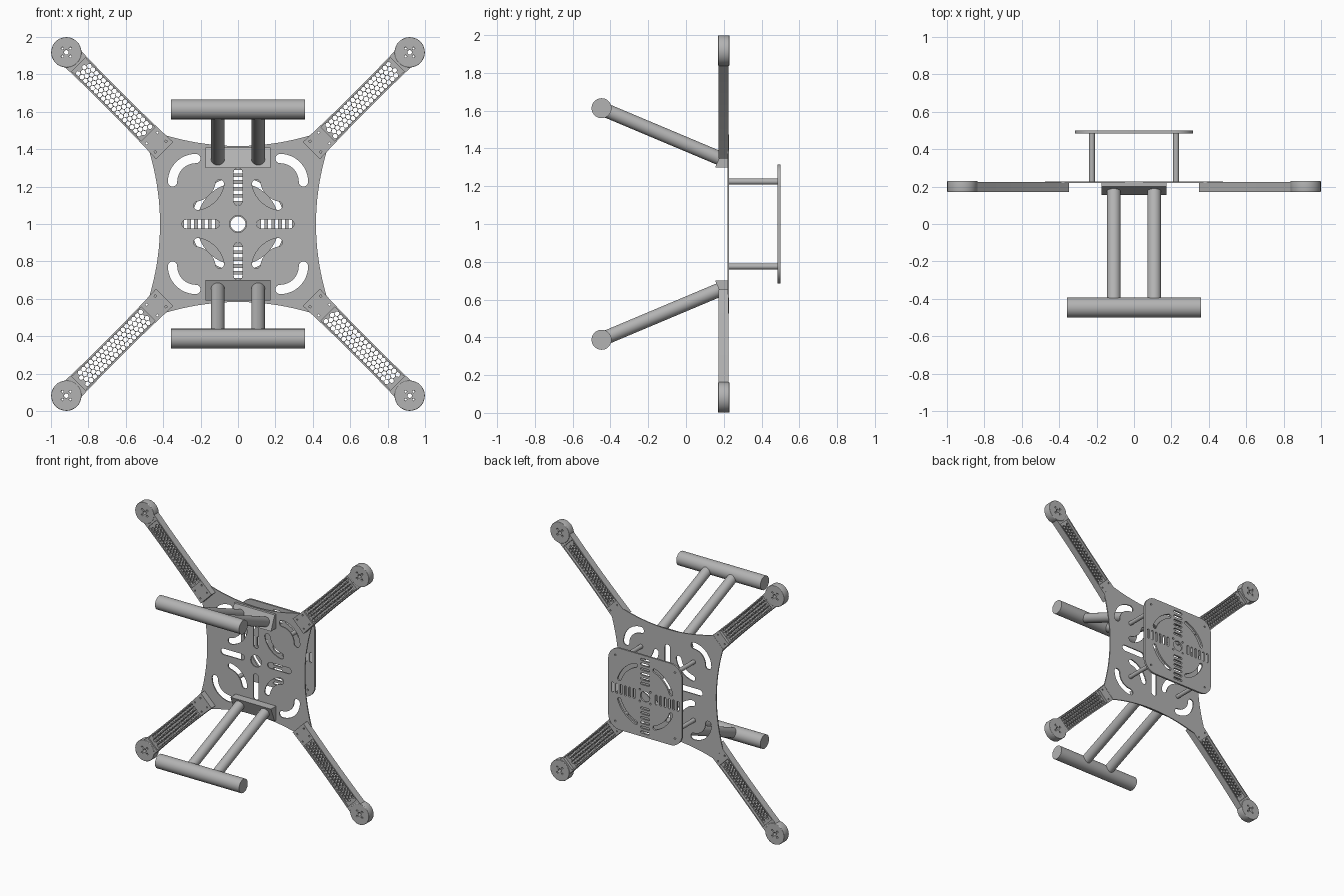
import bpy, math
from mathutils import Vector, Matrix

cube = bpy.data.objects.get("Cube")
if cube:
    bpy.data.objects.remove(cube, do_unlink=True)

grey = bpy.data.materials.new("frame_grey")
grey.use_nodes = True
grey.diffuse_color = (0.45, 0.45, 0.45, 1)
grey.node_tree.nodes["Principled BSDF"].inputs["Base Color"].default_value = grey.diffuse_color

CORNERS = {"upper_left": 45, "upper_right": 135, "lower_right": 225, "lower_left": 315}


def finish(name):
    ob = bpy.context.object
    ob.name = ob.data.name = name
    ob.data.materials.clear()
    ob.data.materials.append(grey)
    bpy.ops.object.shade_smooth_by_angle(angle=math.radians(35))
    return ob


def plate(name, loops, y0, y1, bevel=0.0):
    """Upright sheet: first loop is the outline, the others are cut-outs."""
    cu = bpy.data.curves.new(name, 'CURVE')
    cu.dimensions, cu.fill_mode = '2D', 'BOTH'
    cu.extrude = (y1 - y0) / 2 - bevel
    cu.bevel_depth, cu.offset, cu.bevel_resolution = bevel, -bevel, 2
    for loop in loops:
        sp = cu.splines.new('POLY')
        sp.points.add(len(loop) - 1)
        for pt, p in zip(sp.points, loop):
            pt.co = (p[0], p[1], 0, 1)
        sp.use_cyclic_u = True
    ob = bpy.data.objects.new(name, cu)
    bpy.context.collection.objects.link(ob)
    ob.matrix_world = Matrix.Translation((0, (y0 + y1) / 2, 1)) @ Matrix.Rotation(math.pi / 2, 4, 'X')
    bpy.ops.object.select_all(action='DESELECT')
    ob.select_set(True)
    bpy.context.view_layer.objects.active = ob
    bpy.ops.object.convert(target='MESH')
    return finish(name)


def tube(name, a, b, r):
    a, b = Vector(a), Vector(b)
    bpy.ops.mesh.primitive_cylinder_add(vertices=40, radius=r, depth=(b - a).length, location=(a + b) / 2)
    bpy.context.object.rotation_euler = (b - a).to_track_quat('Z', 'Y').to_euler()
    return finish(name)


def arc(c, r, a0, a1, n=16):
    return [Vector((c[0] + r * math.cos(t), c[1] + r * math.sin(t)))
            for t in (math.radians(a0 + (a1 - a0) * i / n) for i in range(n + 1))]


def circle(c, r, n=32, start=0):
    return arc(c, r, start, start + 360, n)[:-1]


def slot(path, w):
    """Round-ended slot of half width w along a path."""
    path = [Vector(p) for p in path]
    out = []
    for run in (path, path[::-1]):
        for i, p in enumerate(run):
            d = (run[min(i + 1, len(run) - 1)] - run[max(i - 1, 0)]).normalized()
            out.append(p + w * Vector((d.y, -d.x)))
        ang = math.degrees(math.atan2(d.y, d.x))
        out += arc(run[-1], w, ang - 90, ang + 90, 8)[1:-1]
    return out


def turn(loop, deg):
    m = Matrix.Rotation(math.radians(deg), 2)
    return [m @ Vector(p) for p in loop]


def four(loop):
    return [turn(loop, 90 * k) for k in range(4)]


# Main plate with concave sides
side = []
for i in range(25):
    u = i / 12 - 1
    side.append((0.417 + 0.058 * u * u, 0.39 * u))
outline = [p for k in four(side) for p in k]
holes = [circle((0, 0), 0.045)]
holes += four(slot([(0.122, 0), (0.277, 0)], 0.023))
holes += four(slot(arc((0.225, 0.225), 0.125, 0, 90), 0.025))
holes += four(slot(arc((0.24, 0.24), 0.145, 190, 260), 0.023))
plate("main_plate", [outline] + holes, 0.219, 0.227)

# Rear equipment plate with rounded corners and slits
corner = arc((0.215, 0.215), 0.1, 0, 90)
rear = [p for k in four(corner) for p in k]
holes = [circle((0, 0), 0.04)]
for i in range(6):
    x = 0.095 + 0.037 * i
    holes += four(slot([(x, -0.03), (x, 0.03)], 0.009))
holes += four(slot(arc((0, 0), 0.235, 20, 70), 0.015))
holes += four(circle((0.045, 0.045), 0.007, 12))
holes += four(circle((0.255, 0.255), 0.007, 12))
plate("rear_plate", [rear] + holes, 0.485, 0.499)

# Standoffs between the two plates
for name, deg in CORNERS.items():
    p = turn([(0.318, 0)], deg)[0]
    tube(name + "_standoff", (p.x, 0.222, 1 + p.y), (p.x, 0.49, 1 + p.y), 0.016)


# Arms: rails, honeycomb web and motor pad
def half_width(s):
    return 0.057 + 0.05 * (s - 0.95) ** 2


def strip(s0, s1, inset):
    ss = [s0 + (s1 - s0) * i / 12 for i in range(13)]
    return ([(s, half_width(s) - inset) for s in ss]
            + [(s, inset - half_width(s)) for s in reversed(ss)])


PITCH = 0.027
cells = []
for row in range(4):
    t = (row - 1.5) * PITCH * 0.866
    for i in range(18):
        cells.append(circle((0.7 + PITCH * (i + 0.5 * (row % 2)), t), 0.0135, 6, 90))
rails = [strip(0.555, 1.245, 0), strip(0.68, 1.205, 0.009)]
rails += [circle((s, t), 0.006, 10) for s in (0.585, 0.65) for t in (-0.04, 0.04)]
web = [strip(0.67, 1.215, 0.004)] + cells
HUB = 1.298
pad = [circle((HUB, 0), 0.081, 48), circle((HUB, 0), 0.012, 20)]
pad += [circle((HUB + dx, dy), 0.006, 10)
        for dx, dy in ((0.03, 0), (-0.03, 0), (0, 0.03), (0, -0.03))]
for name, deg in CORNERS.items():
    for part, loops, y0, y1, bev in (("arm_rails", rails, 0.172, 0.2255, 0),
                                     ("arm_web", web, 0.182, 0.205, 0),
                                     ("motor_pad", pad, 0.17, 0.23, 0.004)):
        plate(name + "_" + part, [turn(l, deg) for l in loops], y0, y1, bev)

# Landing gear: wedge bracket, two struts and a cross bar, above and below
wedge = [(0.221, 0.30), (0.155, 0.30), (0.20, 0.41), (0.221, 0.41)]
for name, sgn in (("upper", 1), ("lower", -1)):
    verts = [(x, y, 1 + sgn * v) for x in (-0.173, 0.173) for y, v in wedge]
    faces = [(0, 1, 2, 3), (7, 6, 5, 4)] + [(i, i + 4, (i + 1) % 4 + 4, (i + 1) % 4) for i in range(4)]
    if sgn < 0:
        faces = [f[::-1] for f in faces]
    me = bpy.data.meshes.new(name)
    me.from_pydata(verts, [], faces)
    ob = bpy.data.objects.new(name, me)
    bpy.context.collection.objects.link(ob)
    bpy.ops.object.select_all(action='DESELECT')
    ob.select_set(True)
    bpy.context.view_layer.objects.active = ob
    bpy.ops.object.mode_set(mode='EDIT')
    bpy.ops.mesh.select_all(action='SELECT')
    bpy.ops.mesh.normals_make_consistent(inside=False)
    bpy.ops.object.mode_set(mode='OBJECT')
    finish(name + "_leg_bracket")
    for label, x in (("left", 0.108), ("right", -0.108)):
        tube(f"{name}_{label}_strut", (x, 0.185, 1 + sgn * 0.345), (x, -0.445, 1 + sgn * 0.61), 0.037)
    tube(name + "_cross_bar", (-0.359, -0.447, 1 + sgn * 0.613), (0.359, -0.447, 1 + sgn * 0.613), 0.053)
